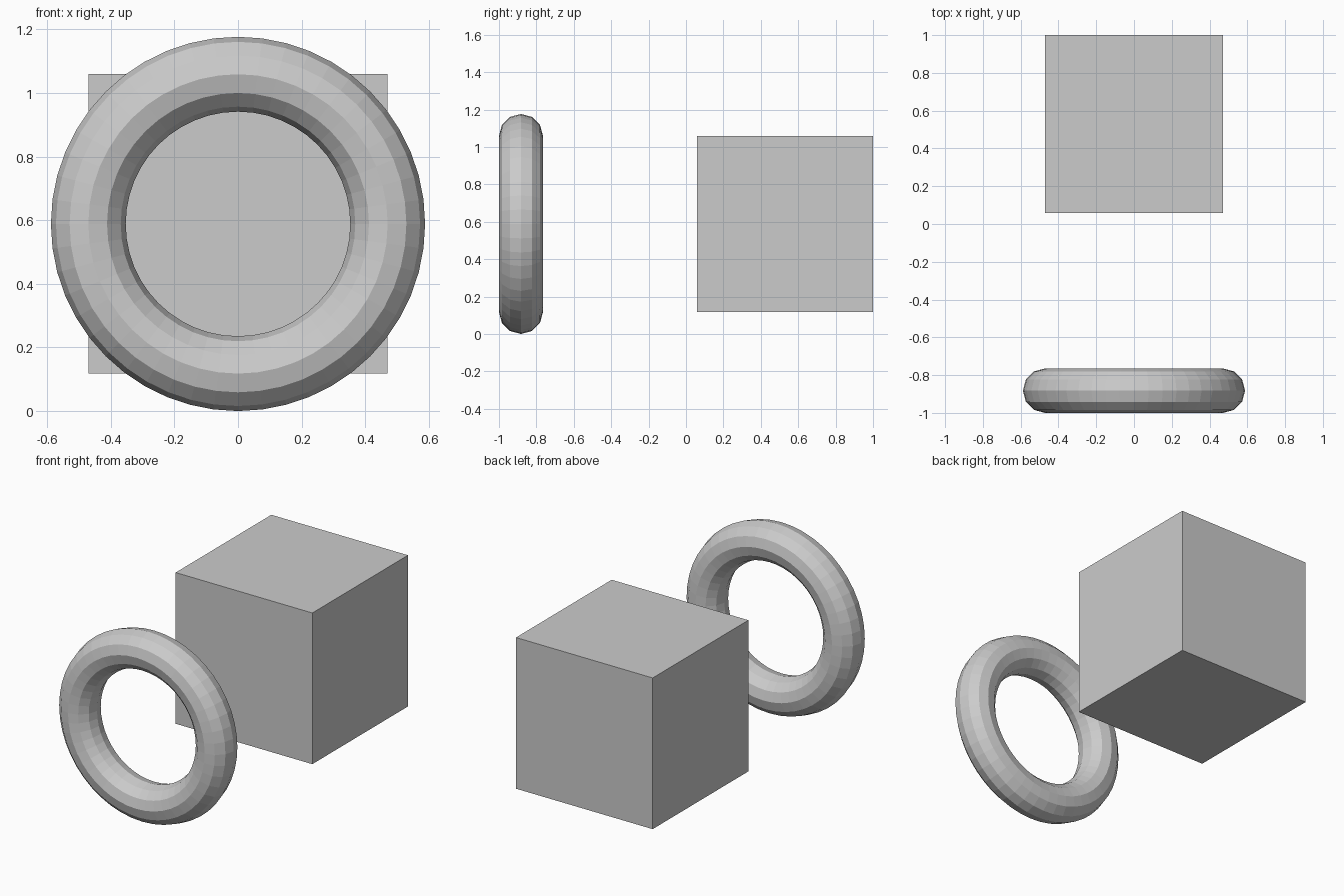
import bpy
from math import pi

default = bpy.data.objects.get("Cube")
if default:
    bpy.data.objects.remove(default, do_unlink=True)

UNIT = 2 / 4.25          # ring radius, also half the box width
HEIGHT = 1.25 * UNIT     # shared centre height

# Plain grey for both parts
grey = bpy.data.materials.new("light grey")
grey.use_nodes = True
colour = (0.6, 0.6, 0.6, 1)
grey.diffuse_color = colour
grey.node_tree.nodes["Principled BSDF"].inputs["Base Color"].default_value = colour


def finish(name):
    part = bpy.context.object
    part.name = name
    part.data.materials.clear()
    part.data.materials.append(grey)


# Upright faceted ring at the front
bpy.ops.mesh.primitive_torus_add(
    major_radius=UNIT, minor_radius=UNIT / 4, major_segments=48, minor_segments=12,
    location=(0, -1 + UNIT / 4, HEIGHT), rotation=(pi / 2, 0, 0))
finish("ring")

# Box behind the ring
bpy.ops.mesh.primitive_cube_add(size=2 * UNIT, location=(0, 1 - UNIT, HEIGHT))
finish("box")
